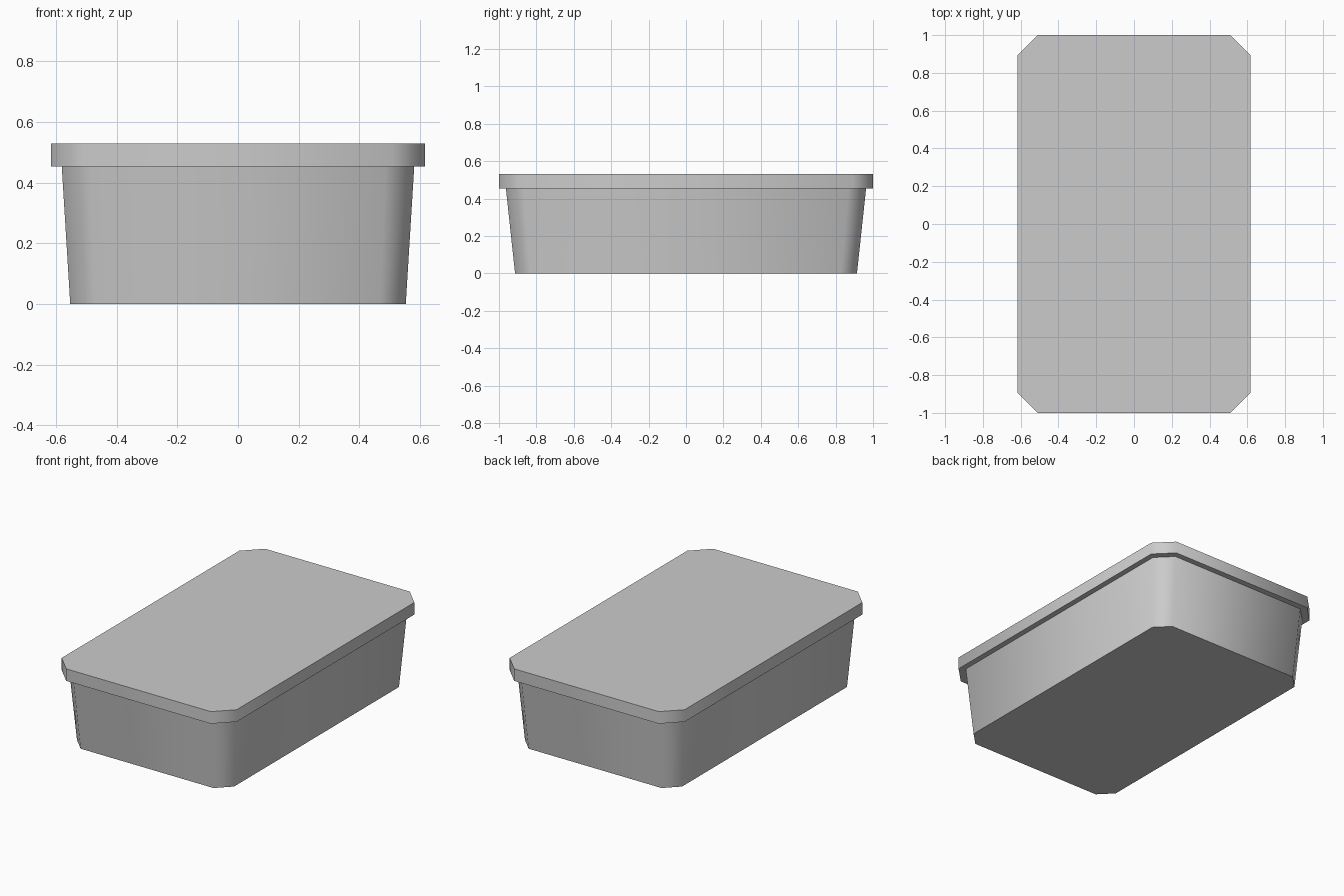
import bpy
import bmesh
import math

cube = bpy.data.objects.get("Cube")
if cube:
    bpy.data.objects.remove(cube, do_unlink=True)


def make_material(name, value):
    mat = bpy.data.materials.new(name)
    mat.use_nodes = True
    colour = (value, value, value, 1.0)
    mat.diffuse_color = colour
    mat.node_tree.nodes["Principled BSDF"].inputs["Base Color"].default_value = colour
    return mat


def octagon(hx, hy, cut, z):
    """Rectangle with cut corners, anticlockwise from above."""
    points = []
    for sx, sy in ((1, 1), (-1, 1), (-1, -1), (1, -1)):
        side = (sx * hx, sy * (hy - cut), z)
        end = (sx * (hx - cut), sy * hy, z)
        points += [side, end] if sx * sy > 0 else [end, side]
    return points


def loft(name, lower, upper, mat):
    """Closed solid between two cut-corner outlines."""
    bm = bmesh.new()
    bottom = [bm.verts.new(p) for p in octagon(*lower)]
    top = [bm.verts.new(p) for p in octagon(*upper)]
    bm.faces.new(bottom[::-1])
    bm.faces.new(top)
    count = len(bottom)
    for i in range(count):
        j = (i + 1) % count
        bm.faces.new((bottom[i], bottom[j], top[j], top[i]))
    mesh = bpy.data.meshes.new(name)
    bm.to_mesh(mesh)
    bm.free()
    mesh.materials.append(mat)
    obj = bpy.data.objects.new(name, mesh)
    bpy.context.collection.objects.link(obj)
    bpy.ops.object.select_all(action="DESELECT")
    obj.select_set(True)
    bpy.context.view_layer.objects.active = obj
    # Soft corners around the walls, crisp rims
    bpy.ops.object.shade_smooth_by_angle(angle=math.radians(60))
    return obj


grey = make_material("light grey plastic", 0.6)

# Tapered tub
loft("tub", (0.553, 0.914, 0.085, 0.0), (0.581, 0.963, 0.095, 0.455), grey)

# Overhanging lid
loft("lid", (0.616, 1.0, 0.107, 0.453), (0.616, 1.0, 0.107, 0.53), grey)
